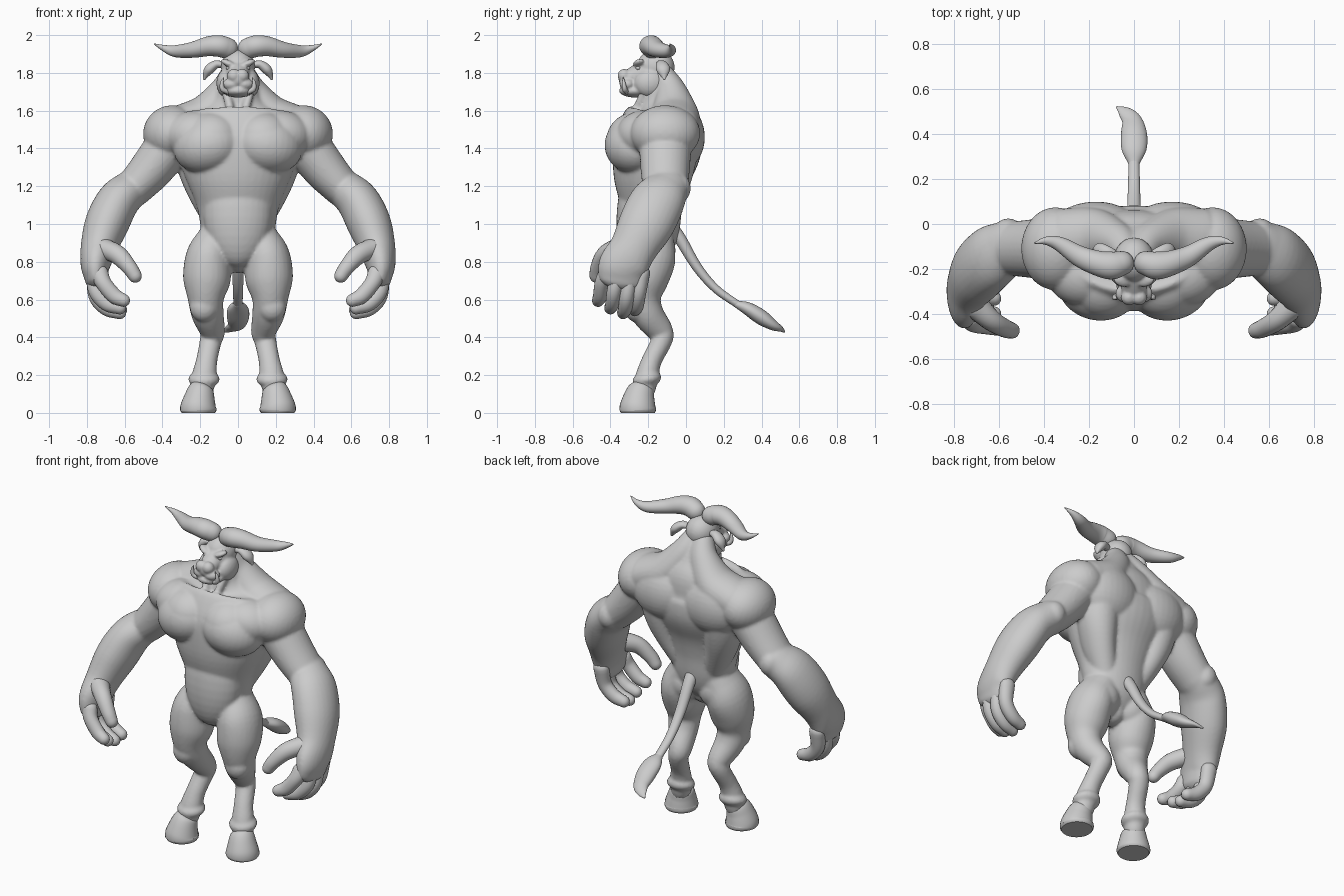
import bpy, bmesh, math
from mathutils import Vector, Matrix

X, Y = Vector((1, 0, 0)), Vector((0, 1, 0))


def flip(p, s):
    return Vector((p[0] * s, p[1], p[2]))


def ball(bm, c, r, rot=(0, 0, 0), sides=(1, -1)):
    """Ellipsoid, rotated in degrees, mirrored across x for each side."""
    m = Matrix.Identity(4)
    for a, ax in zip(rot, 'XYZ'):
        m = Matrix.Rotation(math.radians(a), 4, ax) @ m
    m = Matrix.Translation(c) @ m @ Matrix.Diagonal((*r, 1))
    for s in sides:
        bmesh.ops.create_uvsphere(bm, u_segments=32, v_segments=18, radius=1,
                                  matrix=Matrix.Diagonal((s, 1, 1, 1)) @ m)


def tube(bm, pts, ref=X, sides=(1, -1), n=5, seg=28, cap=True):
    """Smooth loft through (x, y, z, radius along ref, other radius)."""
    P = [Vector(p) for p in pts]
    P = [2 * P[0] - P[1]] + P + [2 * P[-1] - P[-2]]
    C = []
    for i in range(1, len(P) - 2):
        a, b, c, d = P[i - 1:i + 3]
        for k in range(n + (i == len(P) - 3)):
            t = k / n
            C.append(0.5 * (2 * b + (c - a) * t + (2 * a - 5 * b + 4 * c - d) * t * t
                            + (3 * b - a - 3 * c + d) * t ** 3))
    rings = []
    for i, c in enumerate(C):
        t = (C[min(i + 1, len(C) - 1)] - C[max(i - 1, 0)])
        t = Vector(t[:3]).normalized()
        rings.append((Vector(c[:3]), t, max(c[3], .001), max(c[4], .001)))
    if cap:
        def dome(ring, sgn):
            o, t, ra, rb = ring
            h = min(ra, rb) * sgn
            return [(o + t * h * math.sin(q), t, ra * math.cos(q), rb * math.cos(q))
                    for q in (.4, .8, 1.15, 1.45)]
        rings = dome(rings[0], -1)[::-1] + rings + dome(rings[-1], 1)
    for s in sides:
        loops = []
        for o, t, ra, rb in rings:
            u = (ref - t * ref.dot(t)).normalized()
            v = t.cross(u)
            loops.append([bm.verts.new(flip(o + u * ra * math.cos(w) + v * rb * math.sin(w), s))
                          for w in (2 * math.pi * k / seg for k in range(seg))])
        for A, B in zip(loops, loops[1:]):
            for k in range(seg):
                j = (k + 1) % seg
                bm.faces.new((A[k], A[j], B[j], B[k]))
        bm.faces.new(loops[0])
        bm.faces.new(loops[-1])


def finish(name, bm, voxel=0, smooth=0):
    bmesh.ops.recalc_face_normals(bm, faces=bm.faces[:])
    me = bpy.data.meshes.new(name)
    bm.to_mesh(me)
    bm.free()
    ob = bpy.data.objects.new(name, me)
    bpy.context.collection.objects.link(ob)
    for o in bpy.context.selected_objects:
        o.select_set(False)
    ob.select_set(True)
    bpy.context.view_layer.objects.active = ob
    bpy.ops.object.shade_smooth_by_angle(angle=math.radians(50))
    if voxel:
        m = ob.modifiers.new('fuse', 'REMESH')
        m.mode, m.voxel_size, m.use_smooth_shade = 'VOXEL', voxel, True
        m = ob.modifiers.new('soften', 'SMOOTH')
        m.factor, m.iterations = .5, smooth


one = (1,)
body = bmesh.new()
# torso core and neck
tube(body, [(0, -.20, .82, .08, .09), (0, -.19, .88, .17, .12), (0, -.175, .97, .195, .14),
            (0, -.18, 1.1, .22, .165), (0, -.18, 1.25, .28, .205), (0, -.155, 1.4, .33, .235),
            (0, -.13, 1.52, .34, .215), (0, -.11, 1.59, .27, .17), (0, -.12, 1.66, .14, .125),
            (0, -.15, 1.77, .09, .09)], sides=one, seg=40)
# belly, chest, back, lats, traps, glutes
ball(body, (0, -.235, 1.08), (.185, .13, .31), (-6, 0, 0), one)
ball(body, (.16, -.275, 1.415), (.185, .155, .15), (0, 12, 12))
ball(body, (.135, -.255, 1.45), (.165, .165, .145))
ball(body, (.235, -.22, 1.475), (.16, .145, .125), (0, 10, 15))
ball(body, (.17, -.04, 1.46), (.21, .14, .18))
tube(body, [(.215, -.065, 1.45, .13, .14), (.205, -.08, 1.3, .115, .125),
            (.17, -.11, 1.16, .09, .11), (.10, -.13, 1.0, .07, .07)])
tube(body, [(.03, -.13, 1.80, .06, .06), (.07, -.08, 1.70, .085, .085),
            (.17, -.06, 1.575, .13, .11), (.30, -.07, 1.52, .14, .11)], ref=Y)
tube(body, [(.07, -.21, 1.72, .022, .022), (.03, -.28, 1.57, .022, .022)])
ball(body, (.11, -.17, .86), (.118, .115, .12))
# shoulder and upper arm
ball(body, (.35, -.11, 1.48), (.153, .185, .148), (0, 20, 0))
tube(body, [(.36, -.11, 1.42, .14, .125), (.46, -.11, 1.29, .13, .115),
            (.55, -.11, 1.19, .12, .10)], ref=Y)
ball(body, (.56, -.035, 1.19), (.065, .06, .075))
# forearm and palm
tube(body, [(.56, -.10, 1.19, .12, .1), (.635, -.15, 1.12, .145, .113),
            (.695, -.21, 1.0, .147, .116), (.738, -.28, .87, .125, .096),
            (.755, -.33, .78, .132, .078), (.752, -.345, .71, .122, .06)], ref=Y)
# legs
tube(body, [(.11, -.18, .92, .105, .12), (.155, -.2, .82, .122, .145), (.165, -.225, .7, .125, .13),
            (.17, -.23, .6, .095, .1), (.16, -.2, .52, .085, .085), (.135, -.135, .43, .066, .068),
            (.145, -.13, .38, .058, .056), (.165, -.18, .28, .056, .053),
            (.178, -.205, .2, .065, .06), (.188, -.22, .13, .06, .06)])
ball(body, (.18, -.262, .56), (.075, .065, .08))
ball(body, (.18, -.207, .178), (.083, .078, .045), (12, 0, 0))
finish('body', body, .01, 4)

# fingers and thumb
hand = bmesh.new()
for y, dx, dz in ((-.445, -.04, .06), (-.38, 0, .02), (-.312, 0, -.005), (-.25, -.01, .01)):
    tube(hand, [(.755 + dx / 2, y + .02, .74, .04, .048), (.75 + dx, y, .625 + dz, .039, .042),
                (.695 + dx, y - .01, .56 + dz, .037, .041),
                (.625 + dx / 2, y - .02, .535 + dz, .033, .034)], ref=Y, seg=20)
tube(hand, [(.71, -.36, .87, .06, .055), (.635, -.43, .835, .047, .05),
            (.575, -.465, .77, .041, .041), (.545, -.475, .725, .036, .036)], ref=Y, seg=20)
finish('fingers', hand)

# hooves
hoof = bmesh.new()
tube(hoof, [(.21, -.255, 0, .088, .09), (.21, -.255, .014, .096, .096),
            (.21, -.255, .035, .094, .095), (.203, -.247, .085, .08, .082),
            (.195, -.235, .128, .066, .068), (.19, -.23, .145, .05, .05)], cap=False)
finish('hooves', hoof)

# head: skull, muzzle, jaw, cheeks, nose, brows
head = bmesh.new()
ball(head, (0, -.16, 1.83), (.09, .1, .095), sides=one)
tube(head, [(0, -.19, 1.81, .085, .08), (0, -.26, 1.79, .06, .055),
            (0, -.315, 1.765, .055, .042)], sides=one)
ball(head, (0, -.265, 1.705), (.08, .09, .036), sides=one)
ball(head, (.06, -.19, 1.745), (.054, .085, .075))
ball(head, (.033, -.31, 1.74), (.05, .042, .032))
ball(head, (.022, -.328, 1.785), (.036, .034, .036))
ball(head, (.05, -.25, 1.85), (.045, .03, .017), (0, -22, 15))
finish('head', head, .007, 3)

eyes = bmesh.new()
ball(eyes, (.046, -.252, 1.826), (.018, .015, .013))
finish('eyes', eyes)

tusks = bmesh.new()
tube(tusks, [(.055, -.315, 1.70, .014, .014), (.082, -.325, 1.715, .014, .014),
             (.085, -.33, 1.75, .009, .009), (.075, -.332, 1.775, .002, .002)], ref=Y, seg=14)
finish('tusks', tusks)

ears = bmesh.new()
tube(ears, [(.075, -.14, 1.84, .018, .014), (.115, -.13, 1.845, .03, .022),
            (.155, -.12, 1.815, .036, .026), (.178, -.115, 1.77, .008, .008)], ref=Y, seg=18)
finish('ears', ears)

horns = bmesh.new()
tube(horns, [(.055, -.175, 1.93, .055, .056), (.10, -.185, 1.942, .062, .057),
             (.16, -.175, 1.94, .056, .052), (.24, -.145, 1.922, .047, .042),
             (.33, -.09, 1.915, .033, .032), (.39, -.075, 1.93, .019, .018),
             (.443, -.085, 1.953, .003, .003)], ref=Y)
finish('horns', horns)

# tail with tuft
tail = bmesh.new()
tube(tail, [(0, -.09, 1.0, .04, .035), (0, -.03, .92, .036, .032), (0, .06, .77, .031, .026),
            (0, .16, .655, .027, .022), (0, .28, .57, .024, .02)], sides=one)
tube(tail, [(0, .27, .575, .025, .02), (0, .33, .55, .055, .035), (0, .40, .505, .058, .04),
            (-.01, .46, .465, .045, .028), (-.045, .50, .445, .028, .014),
            (-.075, .52, .43, .006, .005)], sides=one)
finish('tail', tail)
